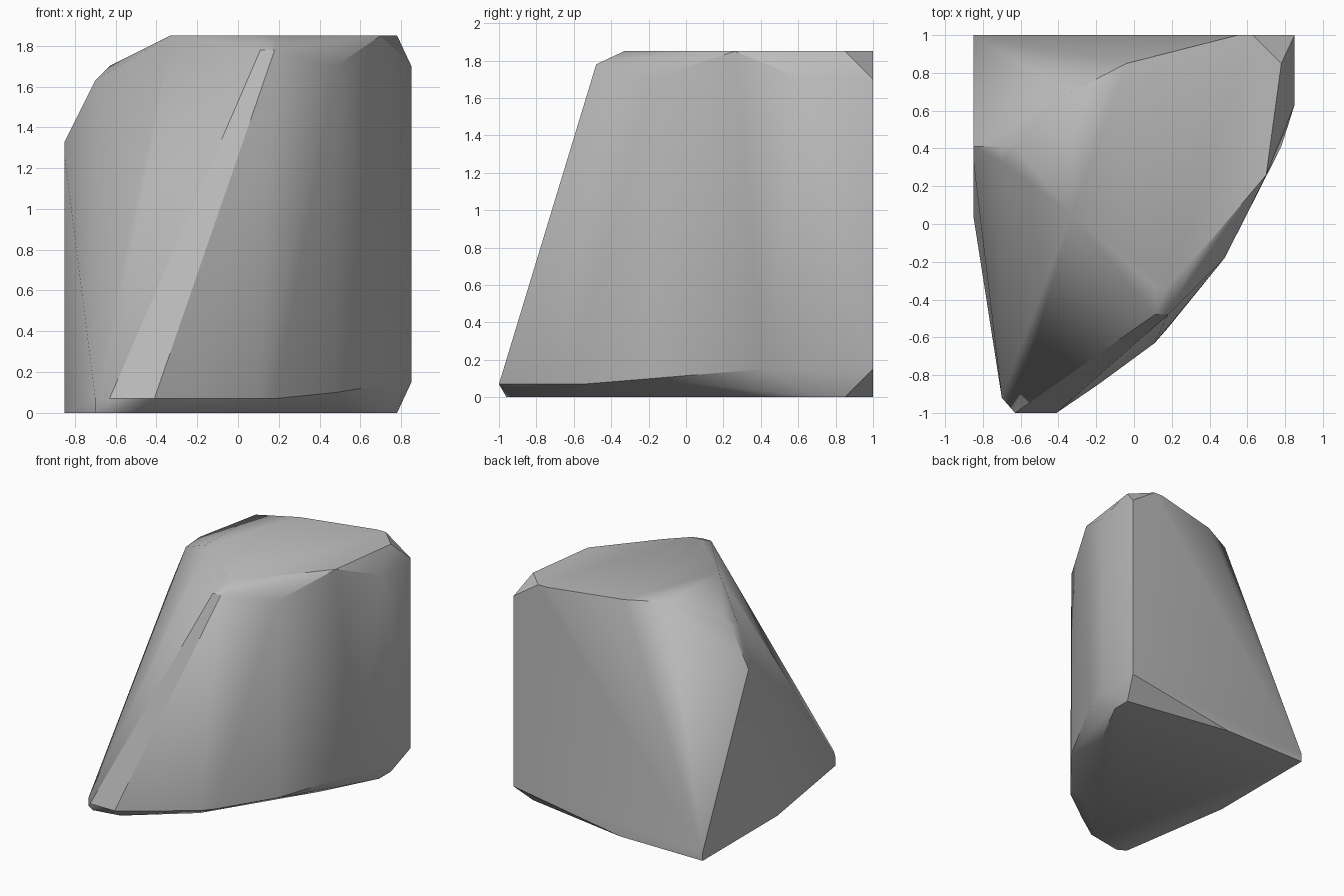
import bpy
import bmesh

cube = bpy.data.objects.get("Cube")
if cube:
    bpy.data.objects.remove(cube, do_unlink=True)

# One plain stone colour
stone = bpy.data.materials.new("stone_grey")
stone.use_nodes = True
grey = (0.5, 0.5, 0.5, 1)
stone.diffuse_color = grey
stone.node_tree.nodes["Principled BSDF"].inputs["Base Color"].default_value = grey

# Corners of the flat underside and flat top
ground_rim = [(-.85, 1), (-.11, 1), (.78, .85), (.78, .7), (.55, .26),
              (.04, -.55), (-.41, -.92), (-.63, -.96), (-.7, -.92), (-.85, .04)]
top_rim = [(.11, -.33), (.18, -.33), (.33, -.18), (.7, .26), (.78, .85),
           (.63, 1), (.55, 1), (-.04, .85), (-.33, .7), (-.33, .05)]

# Worn corners around the base, the upper shoulders and the left peak
base_corners = [(-.63, -1, .07), (-.41, -1, .07), (-.19, -.85, .07), (.11, -.63, .07),
                (.18, -.55, .07), (.48, -.18, .1), (.78, .41, .15), (.85, .63, .15),
                (.85, 1, .15), (-.7, -.92, .07), (-.85, 1, .07)]
shoulders = [(.11, -.48, 1.78), (.18, -.48, 1.78), (.48, -.18, 1.7),
             (.85, .63, 1.7), (.85, 1, 1.7)]
left_peak = [(-.85, .33, 1.26), (-.85, .41, 1.33), (-.7, .33, 1.63),
             (-.7, .41, 1.63), (-.63, .41, 1.7), (-.41, .63, 1.78)]

# Wrap all corners into one convex boulder
bm = bmesh.new()
corners = [(x, y, 0) for x, y in ground_rim] + [(x, y, 1.85) for x, y in top_rim]
for co in corners + base_corners + shoulders + left_peak:
    bm.verts.new(co)
bmesh.ops.convex_hull(bm, input=list(bm.verts))
loose = [v for v in bm.verts if not v.link_faces]
bmesh.ops.delete(bm, geom=loose, context="VERTS")
bmesh.ops.dissolve_limit(bm, angle_limit=0.01, verts=list(bm.verts), edges=list(bm.edges))
bmesh.ops.recalc_face_normals(bm, faces=list(bm.faces))
mesh = bpy.data.meshes.new("boulder")
bm.to_mesh(mesh)
bm.free()
mesh.materials.append(stone)

boulder = bpy.data.objects.new("boulder", mesh)
bpy.context.collection.objects.link(boulder)
bpy.context.view_layer.objects.active = boulder
boulder.select_set(True)
bpy.ops.object.shade_smooth_by_angle(angle=0.6)
